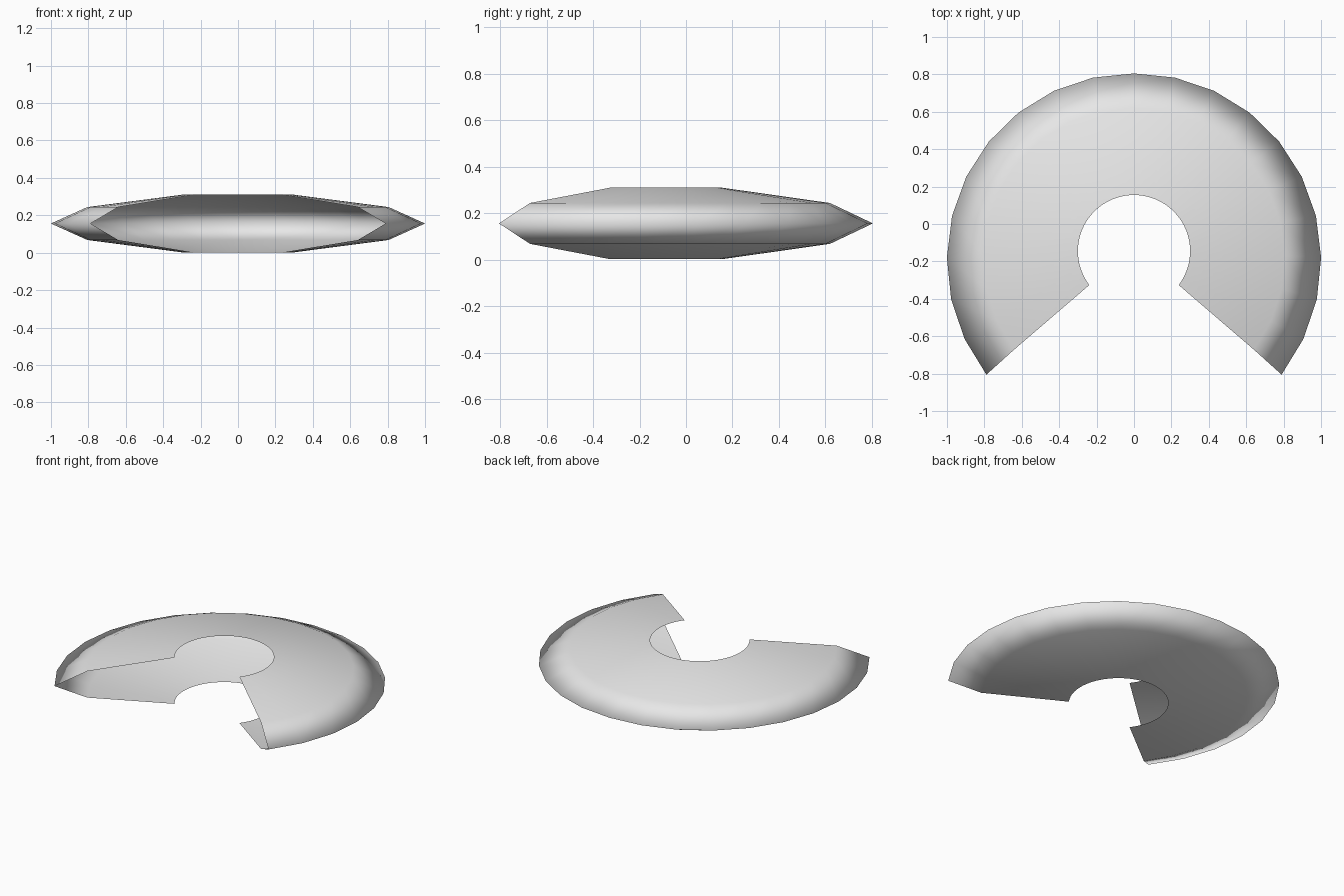
import bpy
import bmesh
from math import cos, sin, radians

default = bpy.data.objects.get("Cube")
if default:
    bpy.data.objects.remove(default, do_unlink=True)

SEGMENTS = 20          # flat sides along the rim
FINE = 3               # inner edge steps per rim side
MID_Z, RING_H, HOLE_H = 0.156, 0.088, 0.154

grey = bpy.data.materials.new("light grey")
grey.use_nodes = True
colour = (0.8, 0.8, 0.8, 1)
grey.diffuse_color = colour
grey.node_tree.nodes["Principled BSDF"].inputs["Base Color"].default_value = colour


def arc(count, radius, flare, centre_y, end_angle, z, bm):
    """Open arc around the back, widening slightly towards its two ends."""
    points = []
    for i in range(count + 1):
        t = 2 * i / count - 1
        a = radians(90 - t * (90 - end_angle))
        r = radius + flare * abs(t)
        points.append(bm.verts.new((r * cos(a), centre_y + r * sin(a), z)))
    return points


bm = bmesh.new()
rim = arc(SEGMENTS, 0.985, 0.022, -0.18, -38.4, MID_Z, bm)

# Upper and lower shells share the sharp outer rim; cut and hole stay open
for side in (1, -1):
    ring = arc(SEGMENTS, 0.8, 0.008, -0.18, -37.5, MID_Z + side * RING_H, bm)
    hole = arc(SEGMENTS * FINE, 0.3, 0, -0.145, -37.2, MID_Z + side * HOLE_H, bm)
    for k in range(SEGMENTS):
        inner = hole[k * FINE:(k + 1) * FINE + 1]
        for loop in ([rim[k], ring[k], ring[k + 1], rim[k + 1]],
                     [ring[k]] + inner + [ring[k + 1]]):
            bm.faces.new(loop if side < 0 else loop[::-1])

# Make the top face upwards and the bottom downwards
bm.normal_update()
for face in bm.faces:
    if face.normal.z * (face.calc_center_median().z - MID_Z) < 0:
        face.normal_flip()
    face.smooth = True

mesh = bpy.data.meshes.new("open_ring_shell")
bm.to_mesh(mesh)
bm.free()
mesh.materials.append(grey)
shell = bpy.data.objects.new("open_ring_shell", mesh)
bpy.context.collection.objects.link(shell)
